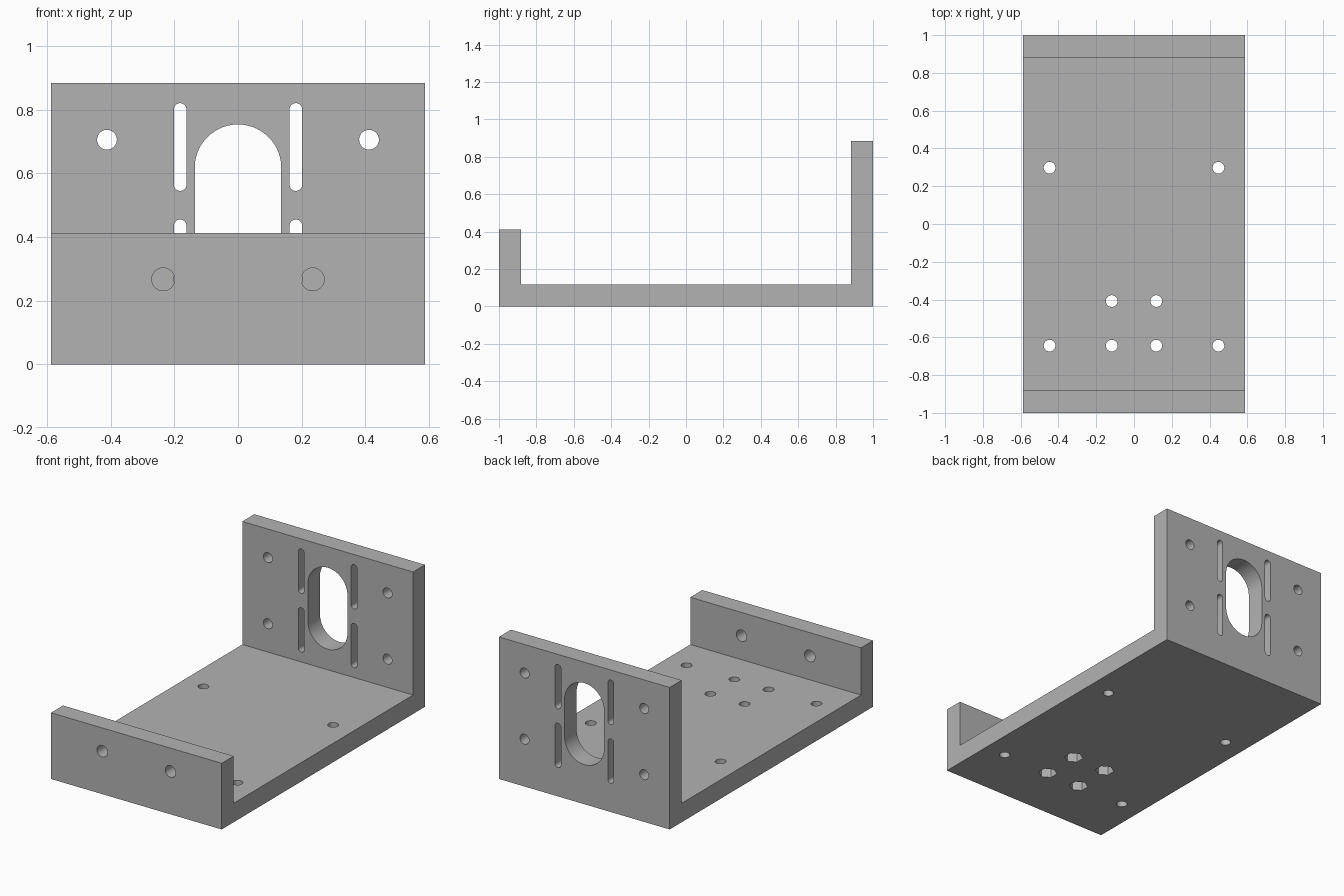
import bpy, bmesh
from math import cos, sin, pi
from mathutils import Vector

cube = bpy.data.objects.get("Cube")
if cube:
    bpy.data.objects.remove(cube, do_unlink=True)

HALF_W, WALL = 0.588, 0.118
FRONT_H, BACK_H = 0.412, 0.884

grey = bpy.data.materials.new("plain grey")
grey.use_nodes = True
colour = (0.45, 0.45, 0.45, 1)
grey.diffuse_color = colour
grey.node_tree.nodes["Principled BSDF"].inputs["Base Color"].default_value = colour


def prism(name, points, direction):
    """Extrude a closed outline along a direction into a solid."""
    bm = bmesh.new()
    face = bm.faces.new([bm.verts.new(p) for p in points])
    new = bmesh.ops.extrude_face_region(bm, geom=[face])["geom"]
    verts = [g for g in new if isinstance(g, bmesh.types.BMVert)]
    bmesh.ops.translate(bm, verts=verts, vec=Vector(direction))
    bmesh.ops.recalc_face_normals(bm, faces=bm.faces)
    mesh = bpy.data.meshes.new(name)
    bm.to_mesh(mesh)
    bm.free()
    obj = bpy.data.objects.new(name, mesh)
    bpy.context.collection.objects.link(obj)
    return obj


def ring(radius, sides, stretch=0):
    """Circle outline, optionally pulled apart into an upright slot."""
    pts = []
    for i in range(sides):
        a = 2 * pi * (i + 0.5) / sides
        pts.append((radius * cos(a), radius * sin(a) + (stretch if sin(a) > 0 else -stretch)))
    return pts


def cut(obj, cutter):
    mod = obj.modifiers.new("cut", "BOOLEAN")
    mod.operation, mod.solver, mod.object = "DIFFERENCE", "EXACT", cutter
    bpy.context.view_layer.objects.active = obj
    bpy.ops.object.modifier_apply(modifier=mod.name)
    bpy.data.objects.remove(cutter, do_unlink=True)


def cut_wall(x, z, y, radius, stretch=0, sides=32):
    pts = [(x + u, y - 0.1, z + v) for u, v in ring(radius, sides, stretch)]
    cut(bracket, prism("wall_cutter", pts, (0, 0.2, 0)))


def cut_floor(x, y, radius, top, sides=32):
    pts = [(x + u, y + v, -0.1) for u, v in ring(radius, sides)]
    cut(bracket, prism("floor_cutter", pts, (0, 0, top + 0.1)))


# Bracket body: side profile swept across the width
profile = [(-1, 0), (1, 0), (1, BACK_H), (1 - WALL, BACK_H), (1 - WALL, WALL),
           (WALL - 1, WALL), (WALL - 1, FRONT_H), (-1, FRONT_H)]
bracket = prism("bracket", [(-HALF_W, y, z) for y, z in profile], (2 * HALF_W, 0, 0))
bracket.data.materials.append(grey)

# Back wall: central opening, four slots and four bolt holes
back_y, front_y, mid_z = 1 - WALL / 2, WALL / 2 - 1, 0.5
cut_wall(0, mid_z, back_y, 0.136, 0.118, 64)
for side in (-1, 1):
    for up in (-1, 1):
        cut_wall(side * 0.182, mid_z + up * 0.183, back_y, 0.02, 0.118)
        cut_wall(side * 0.412, mid_z + up * 0.206, back_y, 0.031)

    # Front wall holes
    cut_wall(side * 0.235, 0.267, front_y, 0.036)

    # Floor: corner holes, and inner holes with hexagonal nut pockets below
    for y in (0.298, -0.644):
        cut_floor(side * 0.447, y, 0.031, 0.2)
    for y in (-0.408, -0.644):
        cut_floor(side * 0.118, y, 0.031, 0.2)
        cut_floor(side * 0.118, y, 0.055, 0.06, 6)

# Smooth bores with crisp rims
bpy.ops.object.select_all(action="DESELECT")
bracket.select_set(True)
bpy.context.view_layer.objects.active = bracket
bpy.ops.object.shade_smooth_by_angle(angle=pi / 6)
